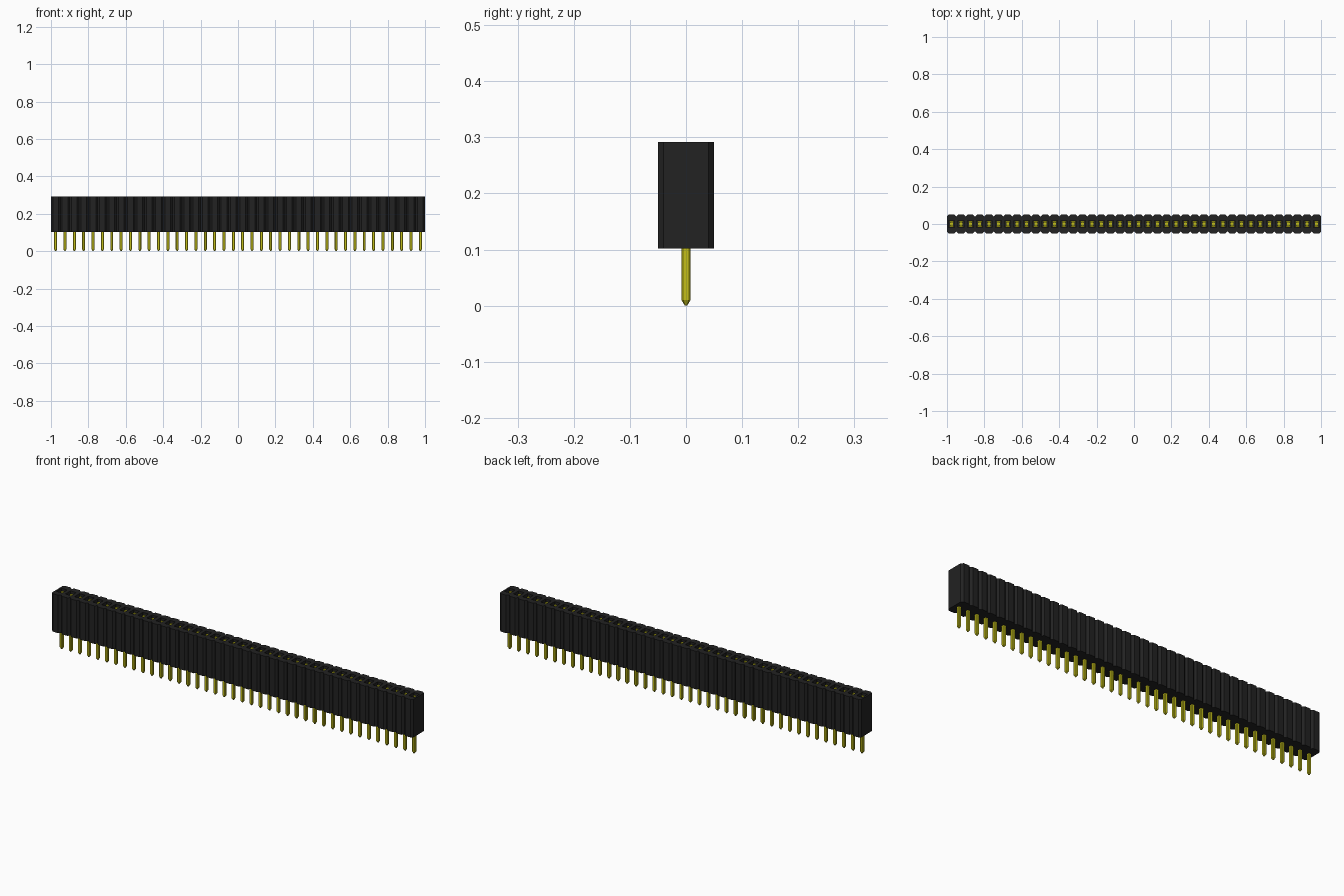
import bpy
import bmesh

if "Cube" in bpy.data.objects:
    bpy.data.objects.remove(bpy.data.objects["Cube"])

COUNT = 40
PITCH = 0.05
FIRST_X = -PITCH * (COUNT - 1) / 2
BOTTOM, TOP = 0.102, 0.292


def make_material(name, color):
    mat = bpy.data.materials.new(name)
    mat.use_nodes = True
    mat.diffuse_color = color
    mat.node_tree.nodes["Principled BSDF"].inputs["Base Color"].default_value = color
    return mat


black = make_material("black plastic", (0.016, 0.016, 0.016, 1))
gold = make_material("yellow gold", (0.55, 0.52, 0.01, 1))


def octagon(hx, hy, cx, cy):
    """Counter-clockwise rectangle outline with cut corners."""
    return [(hx, -hy + cy), (hx, hy - cy), (hx - cx, hy), (-hx + cx, hy),
            (-hx, hy - cy), (-hx, -hy + cy), (-hx + cx, -hy), (hx - cx, -hy)]


def add_ring(bm, outline, z):
    return [bm.verts.new((x, y, z)) for x, y in outline]


def bridge(bm, lower, upper, skip=()):
    n = len(lower)
    for i in range(n):
        if i not in skip:
            j = (i + 1) % n
            bm.faces.new((lower[i], lower[j], upper[j], upper[i]))


def add_row(name, bm, mat):
    """Make an object from one cell and repeat it along the strip."""
    bmesh.ops.recalc_face_normals(bm, faces=bm.faces)
    mesh = bpy.data.meshes.new(name)
    bm.to_mesh(mesh)
    bm.free()
    mesh.materials.append(mat)
    obj = bpy.data.objects.new(name, mesh)
    bpy.context.collection.objects.link(obj)
    obj.location.x = FIRST_X
    array = obj.modifiers.new("Row", "ARRAY")
    array.count = COUNT
    array.use_relative_offset = False
    array.use_constant_offset = True
    array.constant_offset_displace = (PITCH, 0, 0)
    array.use_merge_vertices = True
    array.merge_threshold = 0.0001
    return obj


# Housing cell: cut corners outside, a rectangular socket inside
bm = bmesh.new()
outer = octagon(PITCH / 2, 0.05, 0.01, 0.01)
hole = octagon(0.016, 0.02, 0.001, 0.001)
base = add_ring(bm, outer, BOTTOM)
rim = add_ring(bm, outer, TOP)
mouth = add_ring(bm, hole, TOP)
floor = add_ring(bm, hole, 0.14)
bridge(bm, base, rim, skip=(0, 4))
bridge(bm, rim, mouth)
bridge(bm, mouth, floor)
bm.faces.new(floor)
bm.faces.new(list(reversed(base)))
add_row("housing", bm, black)

# Flat end walls closing the strip
for name, side in (("left_end_wall", 1), ("right_end_wall", -1)):
    corners = [(side, -0.04, BOTTOM), (side, 0.04, BOTTOM),
               (side, 0.04, TOP), (side, -0.04, TOP)]
    mesh = bpy.data.meshes.new(name)
    mesh.from_pydata(corners, [], [(0, 1, 2, 3) if side > 0 else (3, 2, 1, 0)])
    mesh.materials.append(black)
    bpy.context.collection.objects.link(bpy.data.objects.new(name, mesh))

# Solder pins with cut edges and a tapered tip
bm = bmesh.new()
tip = add_ring(bm, octagon(0.002, 0.002, 0.0007, 0.0007), 0)
neck = add_ring(bm, octagon(0.008, 0.008, 0.003, 0.003), 0.01)
root = add_ring(bm, octagon(0.008, 0.008, 0.003, 0.003), 0.145)
bridge(bm, tip, neck)
bridge(bm, neck, root)
bm.faces.new(list(reversed(tip)))
bm.faces.new(root)
add_row("solder_pins", bm, gold)

# Paired spring leaves inside each socket
bm = bmesh.new()
for side in (-1, 1):
    leaf = bmesh.ops.create_cube(bm, size=1)["verts"]
    for v in leaf:
        v.co.x *= 0.022
        v.co.y = side * 0.013 + v.co.y * 0.008
        v.co.z = 0.21 + v.co.z * 0.14
add_row("spring_contacts", bm, gold)
